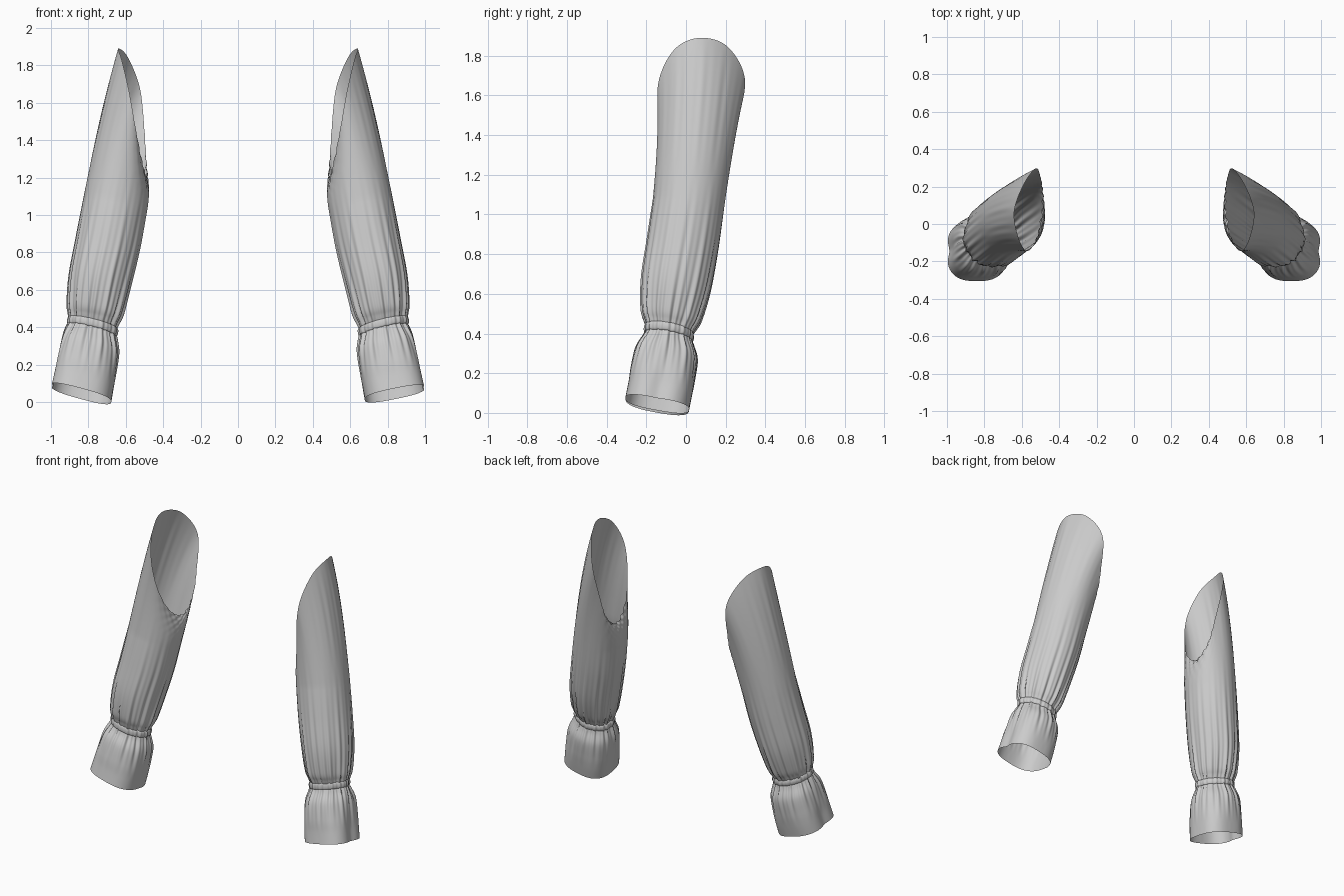
import bpy, math
from mathutils import Vector

if "Cube" in bpy.data.objects:
    bpy.data.objects.remove(bpy.data.objects["Cube"])

N = 192  # columns around each sleeve

# armhole edge of the +x sleeve: top, forward, down, back
ARMHOLE = [(.64, .07, 1.89), (.622, -.06, 1.83), (.582, -.14, 1.66), (.545, -.125, 1.45),
           (.51, -.04, 1.27), (.49, .08, 1.2), (.49, .19, 1.28), (.50, .252, 1.45),
           (.525, .297, 1.68), (.59, .21, 1.845)]

# rings: z, cx, cy, rx, ry, gather depth, squareness
SLEEVE = [(1.05, .657, .012, .170, .178, .001, 0), (.85, .695, -.018, .170, .178, .003, 0),
          (.65, .738, -.052, .163, .173, .005, 0), (.50, .763, -.076, .147, .150, .008, 0),
          (.445, .772, -.083, .132, .128, .008, 0), (.415, .776, -.086, .124, .115, .005, 0)]
BAND = [(.428, .774, -.085, .122, .113, .003, 0), (.422, .775, -.086, .130, .121, .004, 0),
        (.405, .777, -.087, .133, .124, .004, 0), (.388, .779, -.089, .130, .121, .004, 0),
        (.382, .780, -.089, .122, .113, .003, 0)]
CUFF = [(.395, .778, -.088, .124, .115, .004, 0), (.365, .783, -.091, .134, .126, .008, .1),
        (.30, .792, -.100, .155, .157, .006, .5), (.20, .810, -.117, .165, .167, .002, .8),
        (.12, .825, -.130, .168, .168, 0, 1), (.045, .840, -.145, .170, .168, 0, 1)]


def catmull(p0, p1, p2, p3, t):
    return [.5 * (2 * b + (c - a) * t + (2 * a - 5 * b + 4 * c - d) * t * t
                  + (3 * b - a - 3 * c + d) * t ** 3) for a, b, c, d in zip(p0, p1, p2, p3)]


def gathers(th):
    return .55 * math.sin(17 * th) + .45 * math.sin(29 * th + 1.3) + .4 * math.sin(7 * th + .5)


def ring(r, tilt):
    z, cx, cy, rx, ry, g, sq = r
    out = []
    for i in range(N):
        th = 2 * math.pi * i / N
        d = min(th, 2 * math.pi - th)
        k = 1 - sq * (.045 * math.cos(4 * th) + .09 * math.exp(-(d / .3) ** 2))
        k += g * gathers(th) / rx
        dx, dy = rx * k * math.cos(th), -ry * k * math.sin(th)
        out.append(Vector((cx + dx, cy + dy, z + tilt * dx - .18 * dy)))
    return out


def smooth_rings(keys, steps, tilt):
    rows = []
    for j in range(len(keys) - 1):
        q = [keys[max(0, min(len(keys) - 1, j + o))] for o in (-1, 0, 1, 2)]
        rows += [ring(catmull(*q, s / steps), tilt) for s in range(steps)]
    return rows + [ring(keys[-1], tilt)]


def sleeve_cap(r0, r1):
    """Rows running from the armhole edge down to the first full ring."""
    n, cols = len(ARMHOLE), []
    for i in range(N):
        f = i * n / N
        j = int(f)
        a = Vector(catmull(*[ARMHOLE[(j + o) % n] for o in (-1, 0, 1, 2)], f - j))
        p = r0[i]
        c = p + (p - r1[i]).normalized() * (a - p).length * .62
        c.y = (c.y + (p.y + a.y) / 2) / 2
        under = math.exp(-((i / N - .5) / .13) ** 2)
        col = []
        for s in range(24):
            t = s / 24
            v = a * (1 - t) ** 2 + c * 2 * t * (1 - t) + p * t * t
            # small puckers under the arm
            v.x += .007 * under * (1 - t) ** 2 * math.sin(i * .75 + 5 * t) * math.cos(t * 22)
            col.append(v)
        cols.append(col)
    return [[cols[i][s] for i in range(N)] for s in range(24)]


def loft(name, rows, side):
    verts = [(side * v.x, v.y, v.z) for row in rows for v in row]
    faces = []
    for j in range(len(rows) - 1):
        for i in range(N):
            k = (i + 1) % N
            f = (j * N + i, j * N + k, (j + 1) * N + k, (j + 1) * N + i)
            faces.append(f if side < 0 else f[::-1])
    me = bpy.data.meshes.new(name)
    me.from_pydata(verts, [], faces)
    me.shade_smooth()
    ob = bpy.data.objects.new(name, me)
    bpy.context.collection.objects.link(ob)


for side, label, cuff_tilt in ((1, "left", .2), (-1, "right", .27)):
    # tube of the sleeve with its slanted armhole
    body = smooth_rings(SLEEVE, 7, .2)
    loft(label + "_sleeve", sleeve_cap(body[0], body[7]) + body, side)
    # gathered elastic band
    loft(label + "_wrist_band", smooth_rings(BAND, 4, .25), side)
    # flared cuff
    loft(label + "_cuff", smooth_rings(CUFF, 7, cuff_tilt), side)
